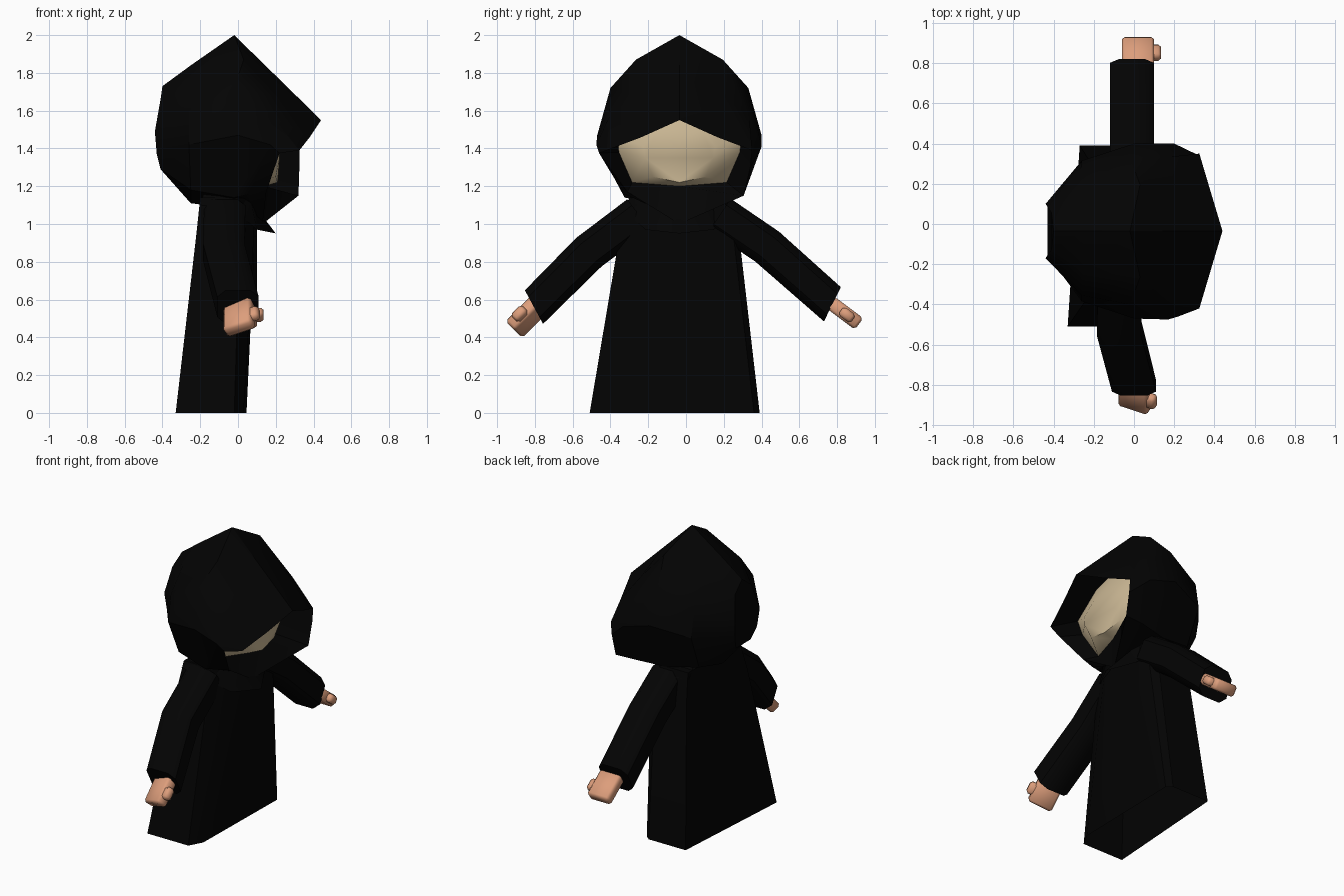
import bpy, bmesh, math
from mathutils import Vector, Matrix

if "Cube" in bpy.data.objects:
    bpy.data.objects.remove(bpy.data.objects["Cube"])

YC = -0.035  # symmetry plane of the hood


def material(name, rgb):
    m = bpy.data.materials.new(name)
    m.diffuse_color = (*rgb, 1)
    m.use_nodes = True
    m.node_tree.nodes["Principled BSDF"].inputs["Base Color"].default_value = m.diffuse_color
    return m


CLOTH = material("black_cloth", (0.001, 0.001, 0.001))
SKIN = material("hand_skin", (0.72, 0.34, 0.2))
FACE = material("pale_face", (0.6, 0.48, 0.3))


def finish(bm, name, mat, angle=30):
    bmesh.ops.recalc_face_normals(bm, faces=bm.faces)
    me = bpy.data.meshes.new(name)
    bm.to_mesh(me)
    bm.free()
    ob = bpy.data.objects.new(name, me)
    bpy.context.collection.objects.link(ob)
    me.materials.append(mat)
    bpy.ops.object.select_all(action='DESELECT')
    ob.select_set(True)
    bpy.context.view_layer.objects.active = ob
    bpy.ops.object.shade_smooth_by_angle(angle=math.radians(angle))
    return ob


def loft(name, rings, mat, closed=True, start=True, end=True, angle=30):
    bm = bmesh.new()
    vs = [[bm.verts.new(p) for p in r] for r in rings]
    n = len(rings[0])
    for a, b in zip(vs, vs[1:]):
        for i in range(n if closed else n - 1):
            j = (i + 1) % n
            bm.faces.new((a[i], a[j], b[j], b[i]))
    if start:
        bm.faces.new(vs[0])
    if end:
        bm.faces.new(vs[-1])
    return finish(bm, name, mat, angle)


def mirrored(half):
    """Full ring from half ring (x, y, z); first and last lie on the centre."""
    full = half + [(x, -y, z) for x, y, z in half[-2:0:-1]]
    return [(x, y + YC, z) for x, y, z in full]


# hood: sections from the back of the head to the rim, then the inner lining
hood = [
    [(-.40, 0, 1.73), (-.41, .09, 1.66), (-.44, .135, 1.49), (-.43, .12, 1.37), (-.41, .08, 1.29), (-.41, 0, 1.29)],
    [(-.25, 0, 1.84), (-.25, .20, 1.76), (-.26, .32, 1.60), (-.26, .35, 1.42), (-.25, .25, 1.18), (-.25, 0, 1.11)],
    [(-.02, 0, 2.0), (.03, .23, 1.87), (-.02, .365, 1.72), (0, .435, 1.47), (-.02, .29, 1.14), (-.02, 0, 1.08)],
    [(.20, 0, 1.785), (.20, .23, 1.68), (.18, .37, 1.57), (.20, .435, 1.41), (.18, .33, 1.15), (.08, 0, 1.03)],
    [(.44, 0, 1.55), (.38, .20, 1.46), (.325, .385, 1.39), (.325, .375, 1.30), (.32, .34, 1.15), (.13, 0, 1.0)],
]
lining = [(.10, 0, 1.72), (.11, .2, 1.65), (.15, .33, 1.47), (.12, .32, 1.38), (.05, .25, 1.22), (.14, 0, 1.20)]
rings = [mirrored(r) for r in hood + [lining]]
# the right side of the rim is swept back below its corner
rings[3][6], rings[3][7] = (.06, -.33, 1.16), (.17, -.475, 1.42)
rings[4][6], rings[4][7] = (.15, -.31, 1.17), (.22, -.46, 1.375)
loft("hood", rings, CLOTH, end=False)

# face: dome filling the lining
dome = [(.19, 0, 1.55), (.20, .12, 1.50), (.215, .19, 1.41), (.22, .18, 1.35), (.20, .14, 1.25), (.21, 0, 1.22)]
loft("face", [mirrored(lining), mirrored(dome)], FACE, start=False, angle=60)


# pointed collar flap under the chin
def strip(half):
    full = half + [(x, -y, z) for x, y, z in half[-2::-1]]
    return [(x, y + YC, z) for x, y, z in full]


collar_top = [(-.18, .2, 1.17), (-.05, .24, 1.17), (.07, .18, 1.12), (.10, 0, 1.06)]
collar_low = [(-.20, .29, 1.10), (-.03, .30, 1.08), (.10, .18, .97), (.20, 0, .95)]
loft("collar", [strip(collar_top), strip(collar_low)], CLOTH, False, False, False)

# robe: flared body, open at the hem
robe = [
    (0.0, [(-.33, -.51), (-.02, -.51), (.03, -.42), (.045, .36), (.01, .39), (-.27, .39)]),
    (.95, [(-.22, -.35), (.01, -.35), (.085, -.20), (.09, .25), (.04, .28), (-.20, .28)]),
    (1.14, [(-.20, -.30), (.0, -.30), (.07, -.18), (.07, .20), (.02, .25), (-.19, .25)]),
]
loft("robe", [[(x, y, z) for x, y in pts] for z, pts in robe], CLOTH, start=False)


# sleeves: rounded-box tubes bent at the elbow, with a steeper cut at the cuff
def sleeve(name, path):
    path = [Vector(p) for p in path]
    out = []
    for i, c in enumerate(path):
        d = path[min(i + 1, len(path) - 1)] - path[max(i - 1, 0)]
        n = Vector((0, -d.z, d.y)).normalized()
        if n.z < 0:
            n = -n
        if i == len(path) - 1:
            n = (n + Vector((0, 0, .6))).normalized()
        ring = []
        for k in range(8):
            t = math.radians(45 + 90 * (k // 2) + (14 if k % 2 else -14))
            ring.append(c + Vector((.128 * math.cos(t), 0, 0)) + n * (.118 * math.sin(t)))
        out.append(ring)
    return loft(name, out, CLOTH, angle=45)


sleeve("sleeve_right", [(-.07, -.25, 1.05), (-.075, -.515, .85), (.0, -.805, .56)])
sleeve("sleeve_left", [(-.01, .18, 1.05), (-.01, .43, .88), (-.01, .775, .575)])


# hands: bevelled mitten with a thumb
def hand(name, centre, direction, roll):
    d = Vector(direction).normalized()
    n = Vector((0, -d.z, d.y)).normalized()
    if n.z < 0:
        n = -n
    w = Vector((math.cos(roll), 0, 0)) + n * math.sin(roll)
    t = d.cross(w)
    frame = Matrix((w, d, t)).transposed().to_4x4()
    frame.translation = Vector(centre)
    bm = bmesh.new()
    for loc, size in (((-.005, 0, 0), (.16, .19, .075)), ((.07, .015, 0), (.08, .08, .055))):
        m = frame @ Matrix.Translation(loc) @ Matrix.Diagonal((*size, 1))
        bmesh.ops.create_cube(bm, size=1, matrix=m)
    bmesh.ops.bevel(bm, geom=bm.edges[:], offset=.014, segments=1, affect='EDGES')
    return finish(bm, name, SKIN, 50)


hand("hand_right", (.01, -.845, .51), (0, -.7, -.7), math.radians(25))
hand("hand_left", (.025, .84, .528), (0, .8, -.6), 0)
